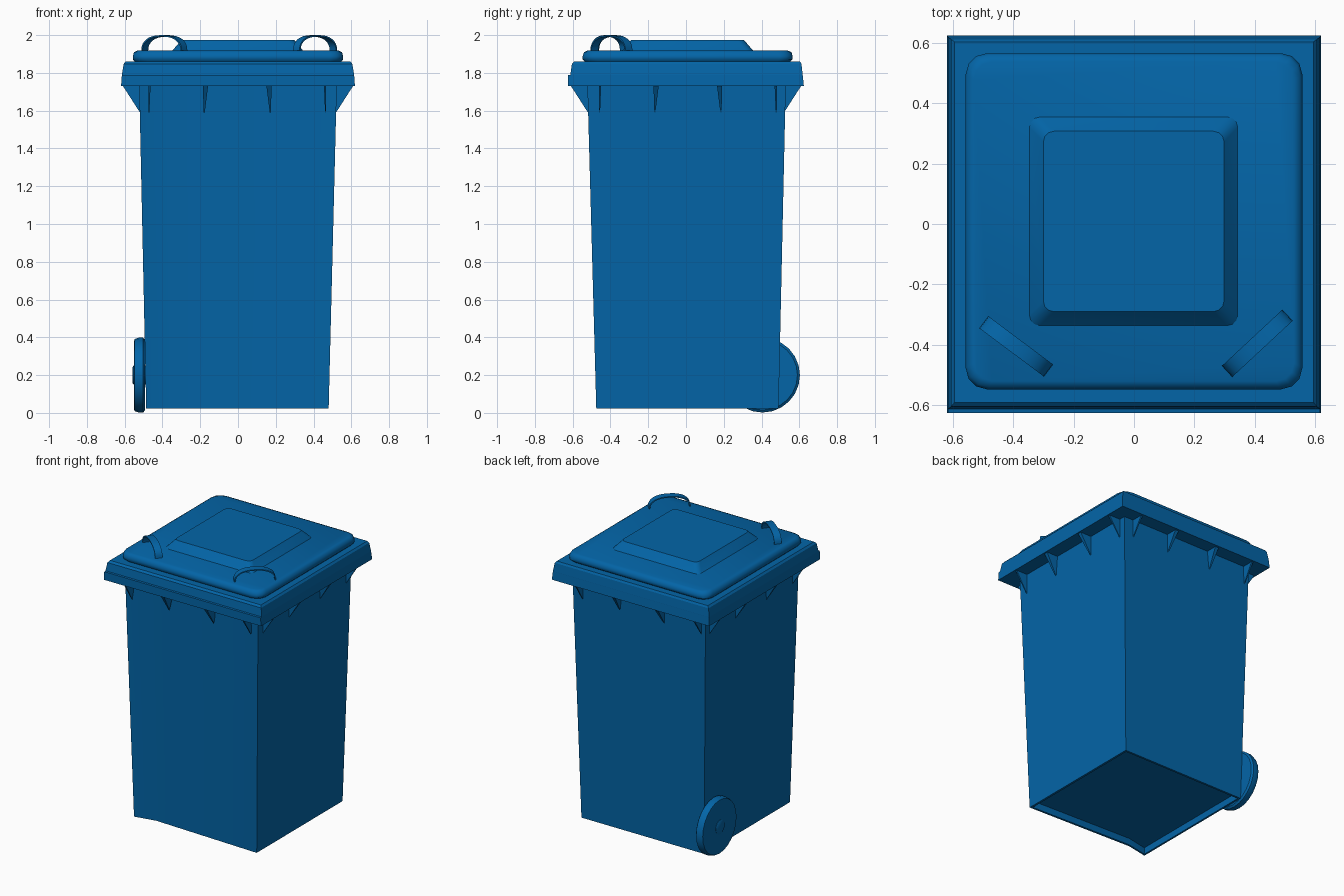
import bpy, bmesh, math
from mathutils import Vector, Matrix

if "Cube" in bpy.data.objects:
    bpy.data.objects.remove(bpy.data.objects["Cube"])

blue = bpy.data.materials.new("blue_plastic")
blue.diffuse_color = (0.001, 0.13, 0.39, 1)
blue.use_nodes = True
blue.node_tree.nodes["Principled BSDF"].inputs["Base Color"].default_value = blue.diffuse_color


def finish(name, bm, smooth=None):
    bmesh.ops.recalc_face_normals(bm, faces=bm.faces)
    mesh = bpy.data.meshes.new(name)
    bm.to_mesh(mesh)
    bm.free()
    mesh.materials.append(blue)
    ob = bpy.data.objects.new(name, mesh)
    bpy.context.collection.objects.link(ob)
    if smooth:
        bpy.ops.object.select_all(action='DESELECT')
        ob.select_set(True)
        bpy.context.view_layer.objects.active = ob
        bpy.ops.object.shade_smooth_by_angle(angle=math.radians(smooth))
    return ob


def rect(x0, x1, y0, y1, z, r=0, n=3):
    """Rectangle outline, corners rounded with n segments when r > 0."""
    corners = [(x1, y1, 0), (x0, y1, 1), (x0, y0, 2), (x1, y0, 3)]
    if not r:
        return [(x, y, z) for x, y, _ in corners]
    pts = []
    for x, y, q in corners:
        cx = x - r if q in (0, 3) else x + r
        cy = y - r if q in (0, 1) else y + r
        for i in range(n + 1):
            a = (q + i / n) * math.pi / 2
            pts.append((cx + r * math.cos(a), cy + r * math.sin(a), z))
    return pts


def loft(name, rings, smooth=None, first=True, last=True):
    """Skin a stack of outlines, capping the first and last on request."""
    bm = bmesh.new()
    vs = [[bm.verts.new(p) for p in ring] for ring in rings]
    n = len(vs[0])
    for a, b in zip(vs, vs[1:]):
        for i in range(n):
            bm.faces.new((a[i], a[(i + 1) % n], b[(i + 1) % n], b[i]))
    if first:
        bm.faces.new(vs[0])
    if last:
        bm.faces.new(vs[-1])
    return finish(name, bm, smooth)


def dished(x0, x1, y0, y1, z, dent=0.03):
    """Body outline whose front wall sinks slightly near its left end."""
    pts = rect(x0, x1, y0, y1, z)
    return pts[:3] + [(x0 + 0.16 * (x1 - x0), y0 + dent, z)] + pts[3:]


# Tapered body with a recessed floor
loft("body", [
    dished(-0.473, 0.465, -0.46, 0.475, 0.07),
    dished(-0.473, 0.465, -0.46, 0.475, 0.023),
    dished(-0.486, 0.48, -0.475, 0.49, 0.023),
    dished(-0.523, 0.523, -0.522, 0.528, 1.735),
], 20, last=False)

# Overhanging rim, stepped along the front
loft("rim", [
    rect(-0.51, 0.51, -0.48, 0.515, 1.73),
    rect(-0.619, 0.619, -0.625, 0.624, 1.73),
    rect(-0.615, 0.615, -0.625, 0.618, 1.788),
    rect(-0.615, 0.615, -0.612, 0.618, 1.79),
    rect(-0.605, 0.605, -0.604, 0.611, 1.848),
    rect(-0.594, 0.594, -0.590, 0.603, 1.861),
], first=False)

# Lid with a soft edge
loft("lid", [
    rect(-0.545, 0.545, -0.535, 0.55, 1.858, 0.07),
    rect(-0.557, 0.557, -0.547, 0.565, 1.872, 0.07),
    rect(-0.557, 0.557, -0.547, 0.565, 1.888, 0.07),
    rect(-0.55, 0.55, -0.54, 0.558, 1.91, 0.07),
    rect(-0.53, 0.53, -0.52, 0.537, 1.919, 0.06),
], 50, first=False)

# Raised panel on the lid
loft("lid_panel", [
    rect(-0.348, 0.345, -0.338, 0.356, 1.917, 0.035),
    rect(-0.30, 0.298, -0.29, 0.307, 1.974, 0.035),
], 25, first=False)


# Wedge ribs under the rim: tapering to a point on the wall
def rib(name, angle, s, h, lean):
    bm = bmesh.new()
    pts = [(s - h, -0.612, 1.735), (s + h, -0.612, 1.735),
           (s + h, -0.49, 1.735), (s - h, -0.49, 1.735),
           (s + lean - 0.003, -0.519, 1.59), (s + lean + 0.003, -0.519, 1.59)]
    v = [bm.verts.new(Matrix.Rotation(angle, 3, 'Z') @ Vector(p)) for p in pts]
    for f in ((0, 4, 5, 1), (0, 3, 4), (1, 5, 2), (3, 2, 5, 4)):
        bm.faces.new([v[i] for i in f])
    finish(name, bm)


for k, (side, shift) in enumerate((("front", -0.004), ("right", 0.01),
                                   ("back", 0.02), ("left", -0.01))):
    for i, s in enumerate((-0.465, -0.168, 0.168, 0.465)):
        h = 0.006 if abs(s) > 0.4 else 0.014
        rib(f"rib_{side}_{i + 1}", k * math.pi / 2, s + shift, h, math.copysign(h / 2, s))


# Arched strap handles across the front lid corners
def handle(name, a, b, height=0.084, width=0.05, t=0.008, n=16):
    a, b = Vector(a), Vector(b)
    mid, d = (a + b) / 2, (b - a) / 2
    half = d.length
    d.normalize()
    side = Vector((-d.y, d.x)) * width / 2
    rings = []
    for i in range(n + 1):
        ang = math.pi * i / n
        c = math.copysign(abs(math.cos(ang)) ** 0.85, math.cos(ang))
        s = math.sin(ang) ** 0.85 if 0 < i < n else 0
        ring = []
        for off, w in ((0, -1), (0, 1), (t, 1), (t, -1)):
            p = mid + d * c * (half - off) + side * w
            ring.append((p.x, p.y, 1.916 + s * (height - off)))
        rings.append(ring)
    loft(name, rings, 30)


handle("handle_left", (-0.497, -0.325), (-0.283, -0.485))
handle("handle_right", (0.508, -0.302), (0.308, -0.488))


# Single wheel: profile (radius, x) turned about its axle
def wheel(name, profile, cy, cz, n=24):
    rings = [[(x, cy + r * math.cos(2 * math.pi * i / n),
               cz + r * math.sin(2 * math.pi * i / n)) for i in range(n)]
             for r, x in profile]
    loft(name, rings, 35)


wheel("wheel", [(0.185, -0.492), (0.198, -0.502), (0.198, -0.527),
                (0.19, -0.548), (0.175, -0.551)], 0.405, 0.2)
wheel("wheel_hub", [(0.05, -0.46), (0.05, -0.553), (0.042, -0.558)], 0.405, 0.2, 16)
